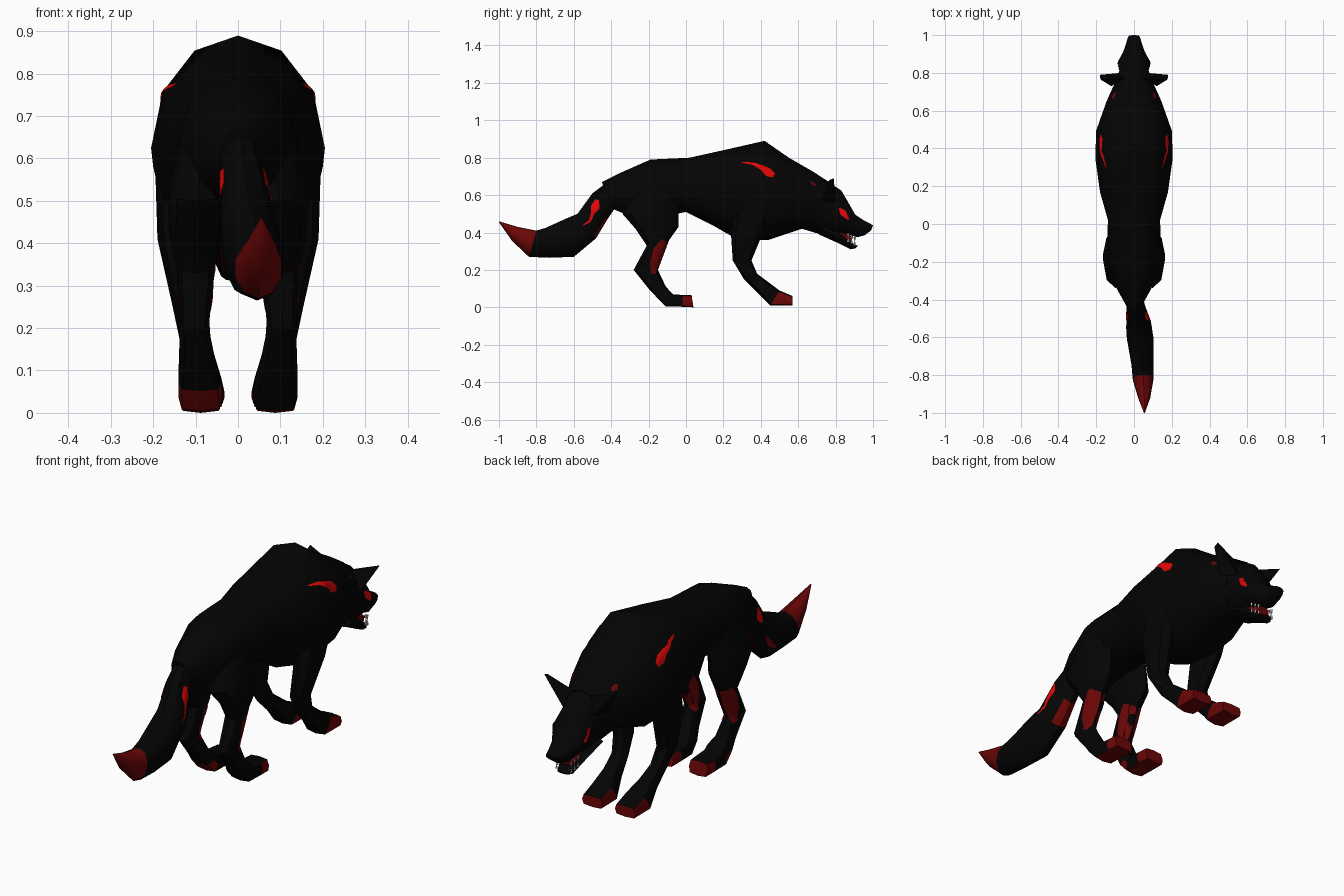
import bpy, bmesh, math
from mathutils import Vector
from mathutils.bvhtree import BVHTree

cube = bpy.data.objects.get("Cube")
if cube:
    bpy.data.objects.remove(cube, do_unlink=True)


def material(name, colour):
    m = bpy.data.materials.new(name)
    m.use_nodes = True
    rgba = (*colour, 1)
    m.diffuse_color = rgba
    shader = m.node_tree.nodes["Principled BSDF"]
    shader.inputs["Base Color"].default_value = rgba
    shader.inputs["Roughness"].default_value = 0.9
    return m


FUR = material("black_fur", (0.0012, 0.0012, 0.0012))
BLOOD = material("dark_red", (0.15, 0.0018, 0.002))
GLOW = material("bright_red", (0.75, 0.002, 0.002))
TOOTH = material("white_tooth", (0.8, 0.78, 0.75))


def finish(name, bm, mats, angle=40):
    bmesh.ops.recalc_face_normals(bm, faces=bm.faces)
    mesh = bpy.data.meshes.new(name)
    bm.to_mesh(mesh)
    bm.free()
    for m in mats:
        mesh.materials.append(m)
    obj = bpy.data.objects.new(name, mesh)
    bpy.context.collection.objects.link(obj)
    bpy.ops.object.select_all(action='DESELECT')
    obj.select_set(True)
    bpy.context.view_layer.objects.active = obj
    bpy.ops.object.shade_smooth_by_angle(angle=math.radians(angle))
    return obj


def loft(name, rings, sides=10, flip=1, red_rule=None):
    """Each ring: top y, z, bottom y, z, centre x, half width."""
    bm = bmesh.new()
    loops = []
    for ty, tz, by, bz, cx, hw in rings:
        top, low = Vector((0, ty, tz)), Vector((0, by, bz))
        mid, arm = (top + low) / 2, (top - low) / 2
        power = .45 if mid.z < .1 else 1  # paws are boxy
        loop = []
        for i in range(sides):
            a = math.tau * i / sides
            c, s = (math.copysign(abs(t) ** power, t) for t in (math.cos(a), math.sin(a)))
            p = mid + arm * c
            p.x = flip * (cx + hw * s)
            loop.append(bm.verts.new(p))
        loops.append(loop)
    for a, b in zip(loops, loops[1:]):
        for i in range(sides):
            j = (i + 1) % sides
            bm.faces.new((a[i], a[j], b[j], b[i]))
    bm.faces.new(loops[0])
    bm.faces.new(loops[-1])
    if red_rule:
        for f in bm.faces:
            f.material_index = int(red_rule(f.calc_center_median()))
    return finish(name, bm, [FUR, BLOOD])


def marking(name, target, path, x, out, mat, steps=6):
    """Thin strip laid on the target from x; path holds y, z, half width."""
    tree = BVHTree.FromPolygons([v.co for v in target.data.vertices],
                                [p.vertices for p in target.data.polygons])
    pts = []
    for a, b in zip(path, path[1:]):
        pts += [Vector(a).lerp(Vector(b), k / steps) for k in range(steps)]
    pts.append(Vector(path[-1]))
    bm = bmesh.new()
    rows = []
    for i, p in enumerate(pts):
        d = pts[min(i + 1, len(pts) - 1)] - pts[max(i - 1, 0)]
        n = Vector((-d.y, d.x)).normalized()
        row = []
        for k in (-1, -0.5, 0, 0.5, 1):
            start = Vector((x, p.x + n.x * p.z * k, p.y + n.y * p.z * k))
            hit = tree.ray_cast(start, Vector((-out, 0, 0)))
            if hit[0] is None:
                hit = tree.find_nearest(Vector((x / 10, *start.yz)))
            row.append(bm.verts.new(hit[0] + Vector((0.003 * out, 0, 0))))
        rows.append(row)
    for a, b in zip(rows, rows[1:]):
        for k in range(4):
            bm.faces.new((a[k], a[k + 1], b[k + 1], b[k]))
    return finish(name, bm, [mat])


# Torso and neck
torso = loft("torso", [
    (-.45, .67, -.40, .53, 0, .045), (-.36, .715, -.33, .50, 0, .09),
    (-.19, .79, -.20, .47, 0, .14), (.02, .80, 0, .51, 0, .135),
    (.20, .84, .14, .44, 0, .18), (.42, .89, .28, .36, 0, .205),
    (.55, .80, .44, .36, 0, .20), (.68, .725, .62, .42, 0, .145),
    (.78, .66, .72, .39, 0, .10)], sides=12)

# Head with open mouth
skull = loft("skull", [
    (.76, .67, .70, .40, 0, .105), (.83, .625, .79, .38, 0, .08),
    (.865, .565, .85, .395, 0, .09), (.905, .495, .915, .375, 0, .06),
    (.95, .465, .955, .385, 0, .045), (.985, .447, .975, .40, 0, .036),
    (1, .438, .99, .412, 0, .028)])
loft("lower_jaw", [
    (.74, .45, .71, .39, 0, .08), (.84, .39, .81, .345, 0, .06),
    (.90, .335, .88, .31, 0, .04), (.92, .33, .905, .315, 0, .025)], sides=8)
loft("mouth_lining", [
    (.82, .41, .82, .37, 0, .045), (.895, .385, .88, .34, 0, .035)],
    sides=6, red_rule=lambda c: True)

# Short teeth in two rows on each side
bm = bmesh.new()
for side in (-1, 1):
    for k in range(3):
        for up in (1, -1):
            cone = bmesh.ops.create_cone(bm, cap_ends=True, segments=4,
                                         radius1=.008, radius2=.001, depth=.024)
            vs = cone["verts"]
            bmesh.ops.scale(bm, vec=(.5, 1, -up), verts=vs)
            at = Vector((side * (.05 - .006 * k), .868 + .017 * k,
                         .372 - .009 * k + .011 * up))
            bmesh.ops.translate(bm, vec=at, verts=vs)
finish("teeth", bm, [TOOTH], 20)

# Tail, bent to one side, with a red tip and red underside near the root
tail = loft("tail", [
    (-.38, .70, -.36, .56, 0, .04), (-.50, .61, -.42, .47, .012, .055),
    (-.58, .50, -.48, .37, .025, .068), (-.64, .475, -.60, .27, .035, .073),
    (-.75, .425, -.73, .265, .045, .062), (-.80, .41, -.84, .27, .048, .057),
    (-.90, .43, -.93, .355, .054, .034), (-1, .46, -1, .455, .055, .003)],
    red_rule=lambda c: c.y < -.82 or (c.y > -.5 and c.z < .44))
marking("tail_streak", tail, [(-.53, .42, .006), (-.57, .37, .014),
                              (-.62, .33, .005)], -1, -1, BLOOD)

HIND = [
    (-.05, .64, -.24, .66, .08, .06), (-.04, .53, -.34, .50, .098, .066),
    (-.04, .43, -.27, .42, .105, .058), (-.09, .36, -.21, .33, .10, .045),
    (-.15, .20, -.28, .20, .103, .034), (-.11, .115, -.20, .10, .095, .045),
    (-.09, .09, -.155, .052, .09, .05), (-.07, .07, -.11, .005, .088, .052),
    (-.02, .066, -.02, .003, .088, .052), (.03, .065, .04, 0, .088, .048)]
FORE = [
    (.48, .58, .27, .56, .14, .055), (.42, .42, .24, .40, .137, .053),
    (.35, .25, .25, .25, .112, .042), (.38, .18, .31, .15, .10, .036),
    (.44, .135, .38, .08, .092, .045), (.50, .09, .45, .01, .086, .054),
    (.57, .06, .57, .01, .085, .053)]
SHANK = [(-.115, .355, .02), (-.145, .30, .032), (-.165, .24, .026),
         (-.175, .18, .012)]
TAIL_MARK = [(-.475, .575, .010), (-.485, .535, .024), (-.50, .50, .009),
             (-.515, .46, .006), (-.55, .44, .003)]

# Legs, ears and painted marks on both sides
for side, word in ((1, "left"), (-1, "right")):
    hind = loft(word + "_hind_leg", HIND, 8, side,
                lambda c: (c.y > -.02 and c.z < .058) or c.z < .012
                or (c.x < 0 and c.z < .045 and c.y < -.1))
    loft(word + "_front_leg", FORE, 8, side, lambda c: c.y > .49 and c.z < .065)

    bm = bmesh.new()
    for x, y, z in ((.05, .77, .645), (.12, .73, .57), (.07, .80, .56),
                    (.18, .79, .69), (.178, .765, .68)):
        bm.verts.new((side * x, y, z))
    bmesh.ops.convex_hull(bm, input=bm.verts)
    finish(word + "_ear", bm, [FUR], 20)

    marking(word + "_shoulder_mark", torso,
            [(.30, .775, .002), (.36, .768, .007), (.41, .745, .014),
             (.44, .722, .023), (.47, .705, .012)], side, side, GLOW)
    marking(word + "_neck_mark", torso,
            [(.665, .673, .003), (.68, .66, .009), (.695, .65, .003)],
            side, side, BLOOD)
    marking(word + "_eye", skull,
            [(.82, .53, .005), (.84, .505, .017), (.87, .47, .005)],
            side, side, GLOW)
    marking(word + "_tail_mark", tail, TAIL_MARK if side > 0 else TAIL_MARK[:3],
            side, side, GLOW)
    marking(word + "_outer_shank_mark", hind, SHANK, side, side, BLOOD)
    marking(word + "_inner_shank_mark", hind, SHANK, 0, -side, BLOOD)
